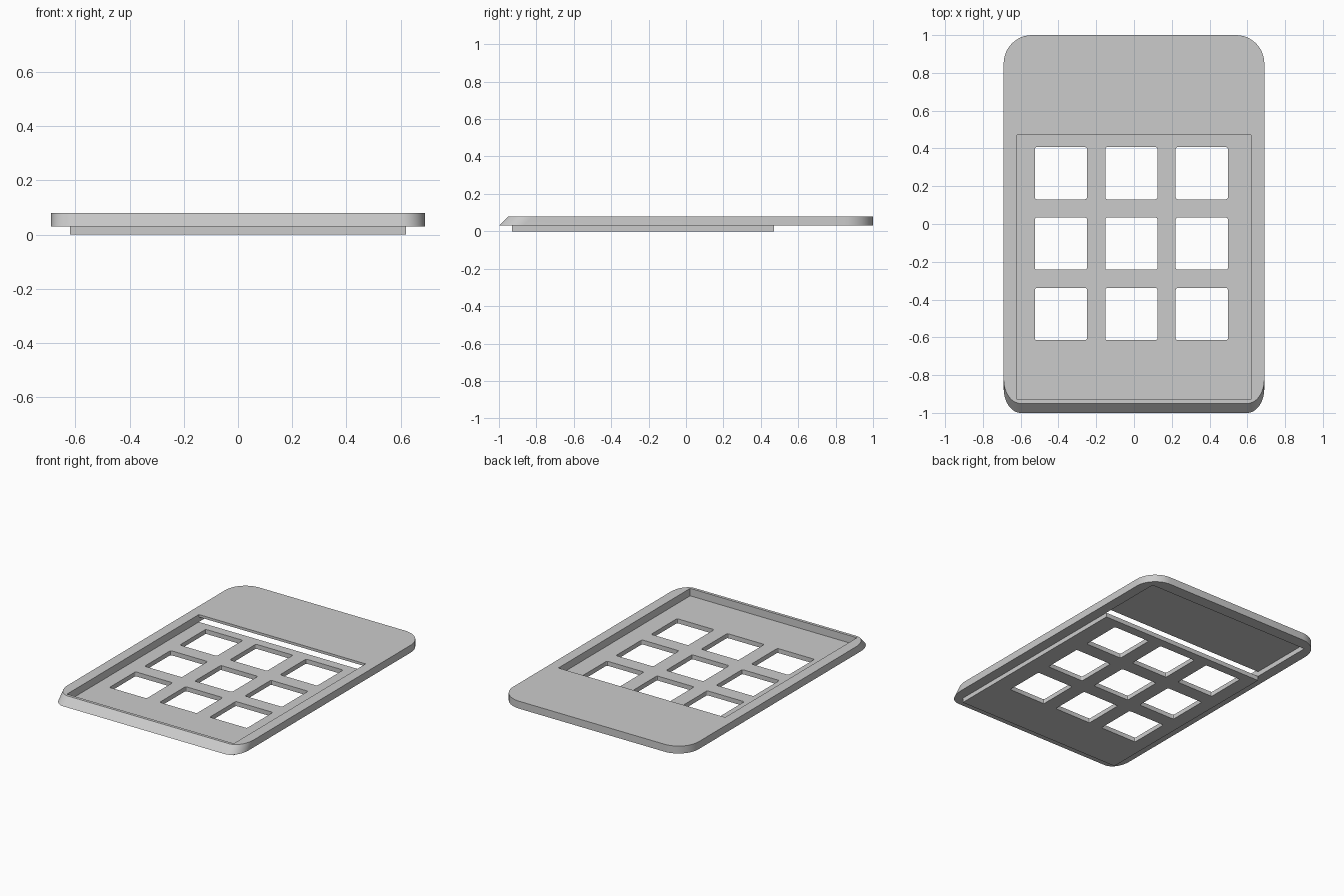
import bpy
import bmesh
from math import sin, cos, pi, radians

cube = bpy.data.objects.get("Cube")
if cube:
    bpy.data.objects.remove(cube, do_unlink=True)

grey = bpy.data.materials.new("plain grey")
grey.use_nodes = True
grey.diffuse_color = (0.6, 0.6, 0.6, 1)
grey.node_tree.nodes["Principled BSDF"].inputs["Base Color"].default_value = (0.6, 0.6, 0.6, 1)


def rounded(x0, x1, y0, y1, front, back, steps):
    """Counter-clockwise rectangle with elliptical corners (rx, ry)."""
    corners = [(x1, y1, -1, -1, back), (x0, y1, 1, -1, back),
               (x0, y0, 1, 1, front), (x1, y0, -1, 1, front)]
    pts = []
    for i, (cx, cy, sx, sy, (rx, ry)) in enumerate(corners):
        for k in range(steps + 1):
            a = (i + k / steps) * pi / 2
            pts.append((cx + sx * rx + rx * cos(a), cy + sy * ry + ry * sin(a)))
    return pts


def loft(bm, lower, upper):
    """Closed solid between two matching loops of 3D points."""
    lo = [bm.verts.new(p) for p in lower]
    up = [bm.verts.new(p) for p in upper]
    bm.faces.new(lo[::-1])
    bm.faces.new(up)
    n = len(lo)
    for i in range(n):
        j = (i + 1) % n
        bm.faces.new((lo[i], lo[j], up[j], up[i]))


def make(name, bm):
    bmesh.ops.recalc_face_normals(bm, faces=bm.faces[:])
    mesh = bpy.data.meshes.new(name)
    bm.to_mesh(mesh)
    bm.free()
    obj = bpy.data.objects.new(name, mesh)
    bpy.context.collection.objects.link(obj)
    mesh.materials.append(grey)
    return obj


def carve(obj, cutter):
    """Subtract the cutter, remove it and smooth the rounded corners."""
    mod = obj.modifiers.new("cut", 'BOOLEAN')
    mod.operation = 'DIFFERENCE'
    mod.solver = 'EXACT'
    mod.object = cutter
    cutter.hide_render = True
    bpy.ops.object.select_all(action='DESELECT')
    bpy.context.view_layer.objects.active = obj
    obj.select_set(True)
    bpy.ops.object.modifier_apply(modifier=mod.name)
    bpy.data.objects.remove(cutter, do_unlink=True)
    bpy.ops.object.shade_smooth_by_angle(angle=radians(30))


def at(points, z):
    return [(x, y, z) for x, y in points]


# Frame: rounded slab with a sloping front edge
bm = bmesh.new()
base = rounded(-0.69, 0.69, -1, 1, (0.09, 0.13), (0.15, 0.15), 12)
crown = rounded(-0.69, 0.69, -0.95, 1, (0.09, 0.13), (0.15, 0.15), 12)
loft(bm, at(base, 0.03), at(crown, 0.08))
frame = make("frame", bm)

# Open window, continuing as a recess under the rear panel
side = [(-0.93, 0), (0.47 + 0.45, 0), (0.92, 0.063), (0.47, 0.063), (0.47, 0.12), (-0.93, 0.12)]
bm = bmesh.new()
loft(bm, [(-0.62, y, z) for y, z in side], [(0.62, y, z) for y, z in side])
carve(frame, make("window_cutter", bm))

# Lower plate with a grid of nine square holes
bm = bmesh.new()
rect = [(-0.62, -0.93), (0.62, -0.93), (0.62, 0.47), (-0.62, 0.47)]
loft(bm, at(rect, 0), at(rect, 0.03))
plate = make("key_plate", bm)

bm = bmesh.new()
h, r = 0.138, (0.01, 0.01)
for i in (-1, 0, 1):
    for j in (-1, 0, 1):
        cx, cy = -0.014 + i * 0.373, -0.104 + j * 0.373
        hole = rounded(cx - h, cx + h, cy - h, cy + h, r, r, 3)
        loft(bm, at(hole, -0.05), at(hole, 0.1))
carve(plate, make("hole_cutter", bm))
